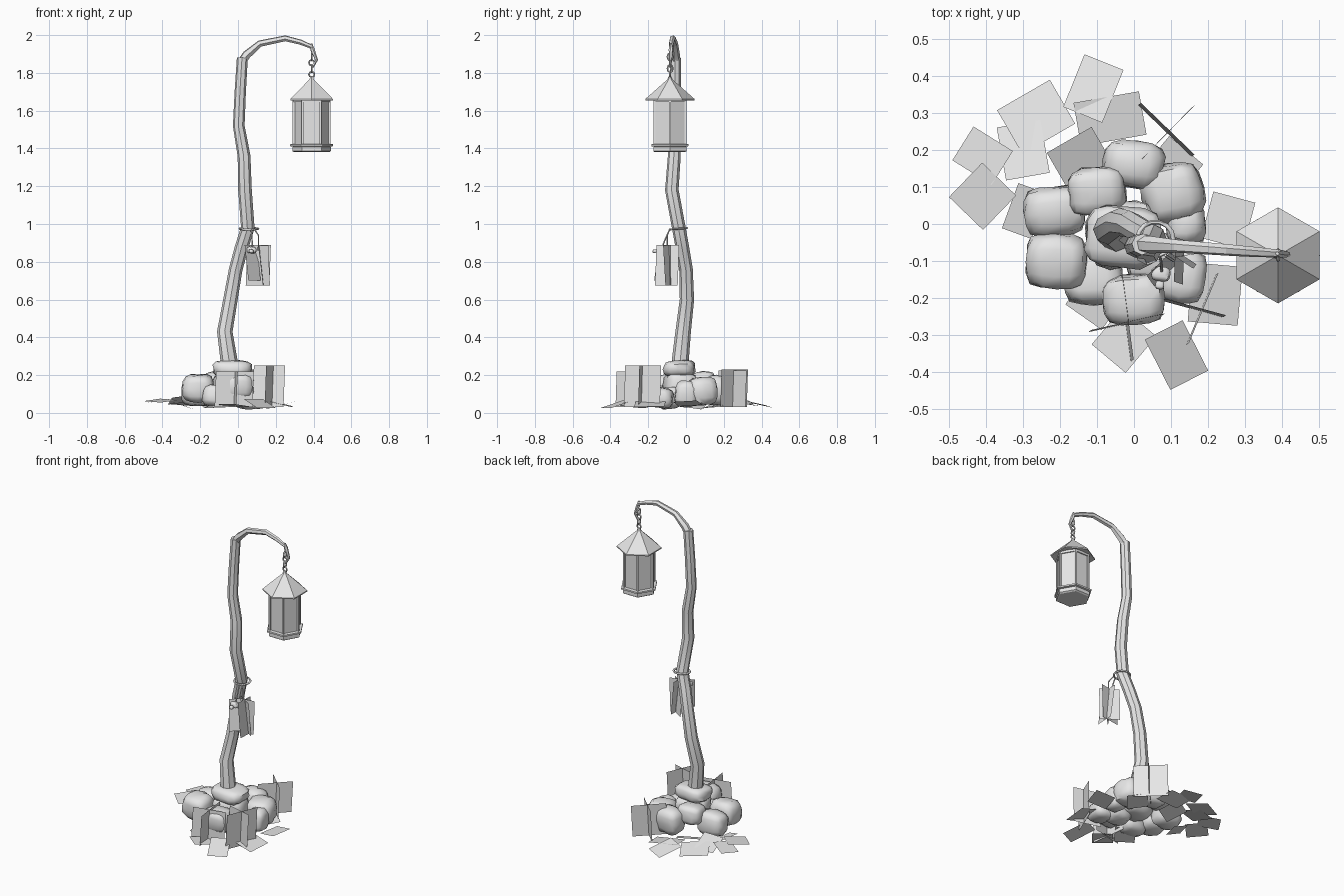
import bpy, bmesh, math, random
from mathutils import Vector, Matrix

if "Cube" in bpy.data.objects:
    bpy.data.objects.remove(bpy.data.objects["Cube"])

random.seed(4)
grey = bpy.data.materials.new("plain_grey")
grey.diffuse_color = (0.8, 0.8, 0.8, 1)
grey.use_nodes = True
grey.node_tree.nodes["Principled BSDF"].inputs["Base Color"].default_value = grey.diffuse_color


def finish(name, bm, smooth=None):
    if smooth:
        bmesh.ops.recalc_face_normals(bm, faces=bm.faces)
    me = bpy.data.meshes.new(name)
    bm.to_mesh(me)
    bm.free()
    ob = bpy.data.objects.new(name, me)
    bpy.context.collection.objects.link(ob)
    me.materials.append(grey)
    if smooth:
        bpy.ops.object.select_all(action='DESELECT')
        bpy.context.view_layer.objects.active = ob
        ob.select_set(True)
        bpy.ops.object.shade_smooth_by_angle(angle=math.radians(smooth))
    return ob


def skin(bm, rings, closed=False):
    """Bridge equal rings of vertices, capping the ends unless closed."""
    n = len(rings[0])
    pairs = list(zip(rings, rings[1:])) + ([(rings[-1], rings[0])] if closed else [])
    for a, b in pairs:
        for i in range(n):
            j = (i + 1) % n
            bm.faces.new((a[i], a[j], b[j], b[i]))
    if not closed:
        bm.faces.new(rings[0][::-1])
        bm.faces.new(rings[-1])


def tube(name, pts, n=8, smooth=40):
    """Tapered tube through (x, y, z, radius) points."""
    bm = bmesh.new()
    P = [Vector(p[:3]) for p in pts]
    d_old = (P[1] - P[0]).normalized()
    side = d_old.orthogonal().normalized()
    rings = []
    for i, p in enumerate(P):
        d = (P[min(i + 1, len(P) - 1)] - P[max(i - 1, 0)]).normalized()
        side = d_old.rotation_difference(d) @ side
        d_old = d
        up = d.cross(side)
        rings.append([bm.verts.new(p + pts[i][3] * (math.cos(a) * side + math.sin(a) * up))
                      for a in (2 * math.pi * k / n for k in range(n))])
    skin(bm, rings)
    return finish(name, bm, smooth)


def hexa(name, c, profile, phase):
    """Stack of hexagons from a (radius, z) profile."""
    bm = bmesh.new()
    rings = [[bm.verts.new((c[0] + r * math.cos(phase + k * math.pi / 3),
                            c[1] + r * math.sin(phase + k * math.pi / 3), z))
              for k in range(6)] for r, z in profile]
    skin(bm, rings)
    return finish(name, bm, 20)


def torus(name, c, R, r, rot=(0, 0, 0), stretch=1, n=12, m=6):
    bm = bmesh.new()
    M = Matrix.Translation(c)
    for a, ax in zip(rot, 'XYZ'):
        M = M @ Matrix.Rotation(a, 4, ax)
    rings = []
    for i in range(n):
        a = 2 * math.pi * i / n
        rings.append([bm.verts.new(M @ Vector(((R + r * math.cos(b)) * math.cos(a) * stretch,
                                              (R + r * math.cos(b)) * math.sin(a), r * math.sin(b))))
                      for b in (2 * math.pi * k / m for k in range(m))])
    skin(bm, rings, True)
    return finish(name, bm, 60)


def card(name, c, u, v):
    """Single flat foliage card from centre and two half-edge vectors."""
    bm = bmesh.new()
    c, u, v = Vector(c), Vector(u), Vector(v)
    bm.faces.new([bm.verts.new(p) for p in (c - u - v, c + u - v, c + u + v, c - u + v)])
    return finish(name, bm)


def upright(name, x0, y0, x1, y1, z0, z1, lean=(0, 0)):
    card(name, ((x0 + x1) / 2, (y0 + y1) / 2, (z0 + z1) / 2),
         ((x1 - x0) / 2, (y1 - y0) / 2, 0), (lean[0], lean[1], (z1 - z0) / 2))


def rock(name, c, size):
    """Rounded lumpy block."""
    bm = bmesh.new()
    bmesh.ops.create_cube(bm, size=2)
    bmesh.ops.subdivide_edges(bm, edges=bm.edges[:], cuts=3, use_grid_fill=True)
    turn = Matrix.Rotation(random.uniform(-.2, .2), 3, 'Z') @ Matrix.Rotation(random.uniform(-.15, .15), 3, 'X')
    for v in bm.verts:
        p = v.co
        q = p / sum(abs(k) ** 3.4 for k in p) ** (1 / 3.4) * random.uniform(.93, 1.03)
        v.co = turn @ Vector((q.x * size[0], q.y * size[1], q.z * size[2])) + Vector(c)
    return finish(name, bm, 50)


# Crooked wooden pole and its curved arm
tube("pole", [(-.045, -.025, .18, .045), (-.048, -.03, .28, .045), (-.07, -.015, .43, .041),
              (-.04, .005, .6, .038), (-.012, .0, .76, .036), (.02, -.02, .88, .036),
              (.052, -.038, .98, .036), (.037, -.075, 1.18, .036), (.032, -.062, 1.36, .034),
              (.004, -.06, 1.52, .031), (.012, -.058, 1.7, .03), (.023, -.055, 1.88, .029)])
tube("arm", [(.025, -.055, 1.865, .024), (.045, -.056, 1.895, .024), (.115, -.06, 1.955, .018),
             (.25, -.07, 1.983, .016), (.33, -.076, 1.963, .014), (.39, -.08, 1.938, .011)], 6, 20)
tube("arm_hook", [(.388, -.08, 1.955, .005), (.394, -.08, 1.925, .012), (.416, -.082, 1.868, .008),
                  (.395, -.084, 1.83, .006)], 6)

# Chain
for i in range(4):
    torus("chain_link", (.39, -.084, 1.885 - i * .031), .014, .005,
          (math.pi / 2, 0, 0) if i % 2 else (0, math.pi / 2, 0), 1.3 if i % 2 == 0 else 1, 8, 5)

# Hexagonal lantern
L = (.39, -.085)
hexa("lantern_roof", L, [(.092, 1.66), (.13, 1.655), (.13, 1.662), (.014, 1.765), (.008, 1.78)], math.pi / 6)
hexa("lantern_panes", L, [(.092, 1.4), (.092, 1.662)], 0)
hexa("lantern_base", L, [(.092, 1.38), (.102, 1.386), (.102, 1.408), (.095, 1.41)], 0)
hexa("lantern_flange", L, [(.1, 1.41), (.114, 1.412), (.114, 1.422), (.1, 1.424)], 0)
hexa("lantern_top_trim", L, [(.1, 1.645), (.1, 1.66)], 0)
for k in range(6):
    a = k * math.pi / 3
    x, y = L[0] + .095 * math.cos(a), L[1] + .095 * math.sin(a)
    tube("lantern_bar", [(x, y, 1.41, .008), (x, y, 1.66, .008)], 4, 20)

# Ring on the pole with a hanging bunch
torus("pole_ring", (.058, -.04, .975), .046, .006, (.08, 0, 0), 1.05, 14)
tube("hanging_cord", [(.085, -.085, .975, .004), (.108, -.1, .94, .004), (.108, -.1, .86, .004)], 5)
tube("hanging_cord", [(.07, -.085, .975, .004), (.074, -.11, .92, .004), (.075, -.13, .87, .004)], 5)
rock("berry", (.072, -.135, .862), (.026, .02, .017))
rock("berry", (.07, -.165, .856), (.012, .012, .01))
upright("hanging_leaf", .045, -.1, .17, -.08, .675, .89, (.004, .0))
upright("hanging_leaf", .12, -.16, .125, -.04, .675, .89, (-.012, .004))
upright("hanging_leaf", .065, -.05, .165, -.115, .675, .885, (-.004, -.006))
upright("hanging_leaf", .045, -.155, .11, -.09, .7, .89, (-.01, .014))

# Heap of stones
for x, y, z, a, b, c in [(0, .16, .12, .085, .065, .08), (-.1, .09, .16, .08, .066, .06),
                         (.105, .085, .115, .085, .08, .075), (-.215, .035, .11, .085, .068, .075),
                         (-.21, -.1, .13, .085, .078, .075), (-.11, -.15, .09, .08, .07, .06),
                         (0, -.205, .14, .085, .07, .07), (.13, -.14, .08, .065, .075, .055),
                         (.14, 0, .1, .055, .06, .07), (-.03, -.035, .235, .105, .085, .045),
                         (-.03, -.03, .14, .1, .09, .08), (.05, -.09, .08, .075, .07, .06)]:
    rock("stone", (x, y, z), (a, b, c))

# Flat leaves spread around the heap: x, y, length, width, angle, slope, z
for x, y, l, w, ang, s, z in [(-.11, .367, .157, .114, 68, -.2, .05), (-.265, .29, .14, .165, 120, -.2, .055),
                              (-.41, .185, .127, .108, 148, -.15, .065), (-.41, .075, .13, .128, 226, -.1, .065),
                              (-.3, .2, .15, .12, 100, -.25, .07), (-.065, .285, .12, .18, 100, .12, .05),
                              (-.145, .175, .13, .14, 120, .35, .05), (-.295, .035, .09, .13, 160, .3, .04),
                              (.255, .01, .12, .13, -15, .2, .05), (.22, -.19, .14, .16, -5, -.25, .05),
                              (.115, -.355, .16, .115, -63, -.3, .05), (-.027, -.315, .13, .12, 230, .1, .04),
                              (-.1, -.2, .13, .12, 235, -.2, .04), (.1, .15, .13, .12, 50, .1, .035)]:
    a = math.radians(ang)
    out, across = Vector((math.cos(a), math.sin(a), 0)), Vector((-math.sin(a), math.cos(a), 0))
    card("ground_leaf", (x, y, z), (out * math.cos(s) + Vector((0, 0, math.sin(s)))) * l / 2,
         (across + Vector((0, 0, random.uniform(-.15, .15)))) * w / 2)

# Upright crossed leaves: ends in plan, then bottom and top
for x0, y0, x1, y1, top in [(.015, .325, .16, .185, .23), (.16, .318, .015, .17, .225),
                            (-.12, -.29, .08, -.245, .22), (-.035, -.14, -.005, -.37, .22),
                            (.08, -.205, .245, -.25, .25), (.145, -.325, .225, -.135, .25)]:
    upright("upright_leaf", x0, y0, x1, y1, .03, top, (.004, .003))
